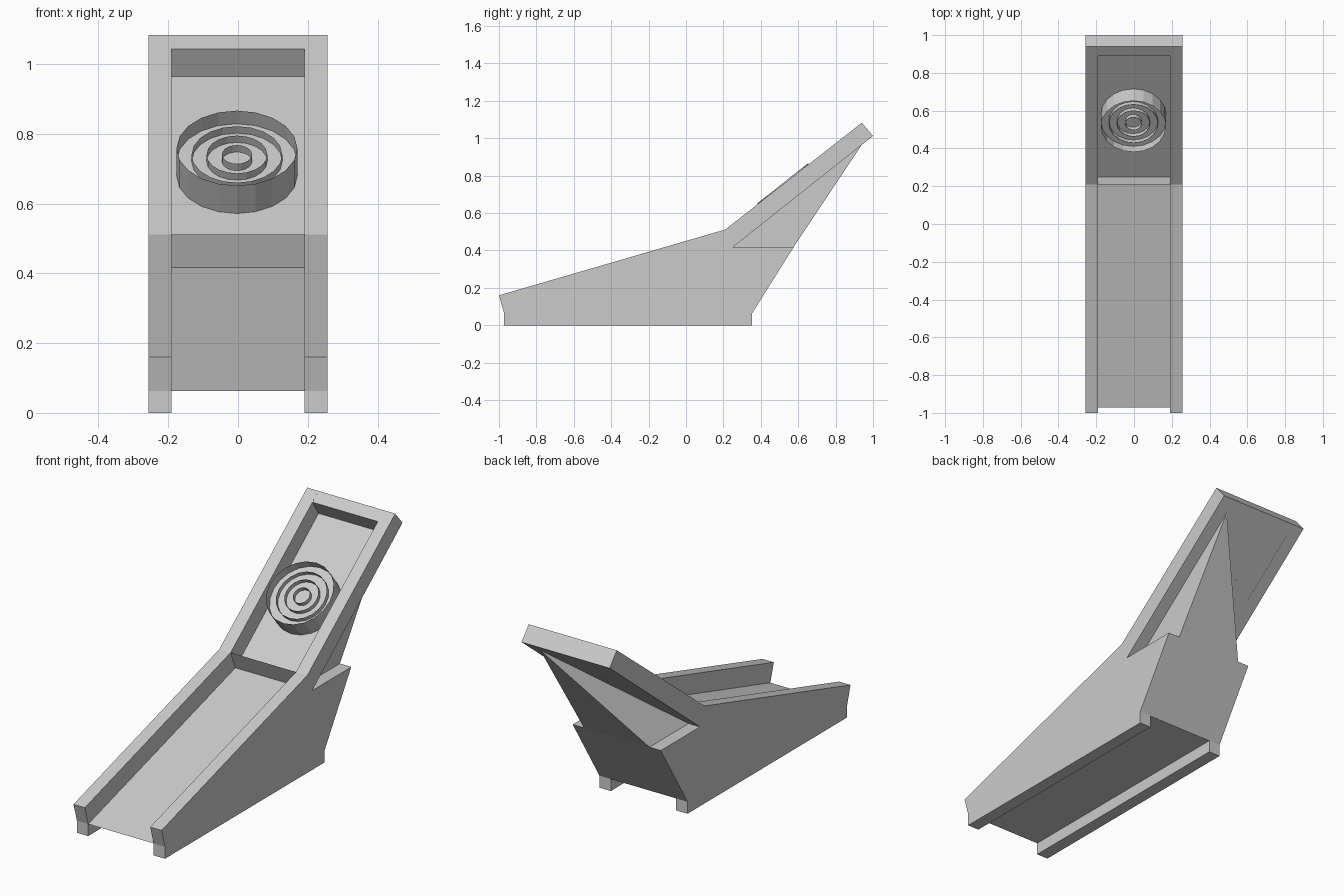
import bpy, bmesh, math
from mathutils import Matrix, Vector

if "Cube" in bpy.data.objects:
    bpy.data.objects.remove(bpy.data.objects["Cube"])

IN, OUT = 0.19, 0.256          # inner and outer half widths


def finish(name, bm):
    bmesh.ops.recalc_face_normals(bm, faces=bm.faces[:])
    me = bpy.data.meshes.new(name)
    bm.to_mesh(me)
    bm.free()
    ob = bpy.data.objects.new(name, me)
    bpy.context.collection.objects.link(ob)
    return ob


def extrude_profile(name, pts, x0, x1):
    """Solid from a (y, z) side profile, spanning x0..x1."""
    bm = bmesh.new()
    f = bm.faces.new([bm.verts.new((x0, y, z)) for y, z in pts])
    r = bmesh.ops.extrude_face_region(bm, geom=[f])
    vs = [v for v in r["geom"] if isinstance(v, bmesh.types.BMVert)]
    bmesh.ops.translate(bm, verts=vs, vec=(x1 - x0, 0, 0))
    if f.is_valid and len(f.link_loops if hasattr(f, "link_loops") else []) < 0:
        bm.faces.remove(f)
    return finish(name, bm)


def sheet(name, verts, faces):
    bm = bmesh.new()
    vs = [bm.verts.new(v) for v in verts]
    for f in faces:
        bm.faces.new([vs[i] for i in f])
    return finish(name, bm)


# Side rails: lane wall, leaning upper frame and foot in one profile
rail = [(-1, .16), (.21, .512), (.94, 1.083), (1, 1.012), (.25, .417),
        (.575, .417), (.353, .063), (.353, 0), (-.972, 0), (-.972, .063)]
for side, s in (("left", -1), ("right", 1)):
    extrude_profile(side + "_rail", rail, s * IN, s * OUT)

# Lane body between the rails
extrude_profile("lane_body", [(-.972, .063), (.25, .417), (.575, .417), (.353, .063)], -IN, IN)

# Bar closing the top of the frame
extrude_profile("top_bar", [(.94, .965), (1, 1.012), (.94, 1.083), (.89, 1.043)], -IN, IN)

# Thin lip at the end of the lane
sheet("lane_lip", [(-IN, .25, .417), (IN, .25, .417), (IN, .21, .512), (-IN, .21, .512)],
      [(0, 1, 2, 3)])

# Target board with the slanted support behind it
sheet("target_board", [(-IN, .25, .417), (IN, .25, .417), (IN, .94, .965), (-IN, .94, .965),
                       (-IN, .575, .417), (IN, .575, .417)],
      [(0, 1, 2, 3), (2, 0, 4), (2, 4, 5), (2, 5, 1)])

# Target: raised disc with concentric rings, square to the board
tilt = math.atan2(.965 - .417, .94 - .25)
frame = Matrix.Translation((-.003, .58, .679)) @ Matrix.Rotation(tilt, 4, 'X')
FLOOR, SEG = .054, 20


def tube(name, r, z0, z1):
    bm = bmesh.new()
    bmesh.ops.create_cone(bm, cap_ends=False, segments=SEG, radius1=r, radius2=r, depth=z1 - z0,
                          matrix=frame @ Matrix.Translation((0, 0, (z0 + z1) / 2)))
    finish(name, bm)


tube("outer_ring", .173, 0, .102)
for i, r in enumerate((.13, .087, .043)):
    tube(f"inner_ring_{i + 1}", r, FLOOR, .079)
bm = bmesh.new()
bmesh.ops.create_circle(bm, cap_ends=True, segments=SEG, radius=.173,
                        matrix=frame @ Matrix.Translation((0, 0, FLOOR)))
finish("target_disc", bm)
